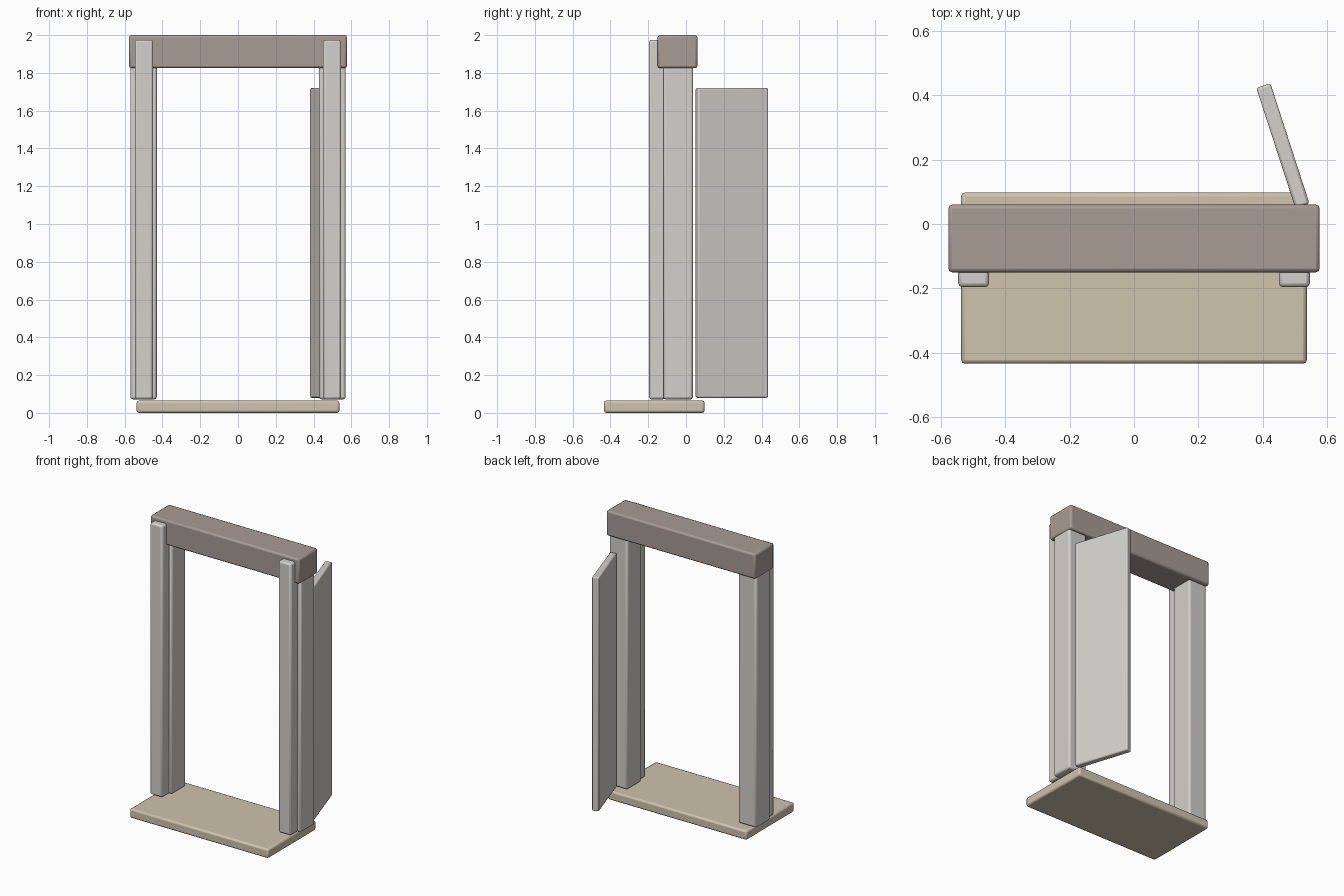
import bpy, math

if "Cube" in bpy.data.objects:
    bpy.data.objects.remove(bpy.data.objects["Cube"])


def material(name, srgb):
    m = bpy.data.materials.new(name)
    m.diffuse_color = [((c / 255 + 0.055) / 1.055) ** 2.4 for c in srgb] + [1]
    m.use_nodes = True
    m.node_tree.nodes["Principled BSDF"].inputs["Base Color"].default_value = m.diffuse_color
    return m


plaster = material("pale grey", (212, 209, 204))
beam_mat = material("taupe", (167, 156, 149))
stone = material("sandstone", (208, 195, 174))


def block(name, lo, hi, mat, bevel=0.012, turn=0):
    """Box with softened edges between two corners, optionally turned about z."""
    center = [(a + b) / 2 for a, b in zip(lo, hi)]
    bpy.ops.mesh.primitive_cube_add(size=1, location=center, rotation=(0, 0, turn))
    ob = bpy.context.object
    ob.name = name
    ob.scale = [b - a for a, b in zip(lo, hi)]
    bpy.ops.object.transform_apply(location=False, rotation=False, scale=True)
    ob.data.materials.append(mat)
    mod = ob.modifiers.new("soft_edges", 'BEVEL')
    mod.width = bevel
    mod.segments = 2
    bpy.ops.object.shade_smooth_by_angle(angle=math.radians(30))
    return ob


# Doorstep and overhead beam
block("doorstep", (-0.537, -0.434, 0), (0.537, 0.098, 0.065), stone)
block("lintel", (-0.577, -0.15, 1.825), (0.577, 0.06, 2.0), beam_mat)

# Jambs with trim pilasters on both sides
for side, s in (("left", -1), ("right", 1)):
    x0, x1 = sorted((s * 0.43, s * 0.57))
    block(side + "_jamb", (x0, -0.12, 0.072), (x1, 0.037, 1.84), plaster)
    x0, x1 = sorted((s * 0.45, s * 0.546))
    block(side + "_pilaster", (x0, -0.196, 0.072), (x1, -0.11, 1.975), plaster)

# Open door leaf, swung to the back on the right side
cx, cy, width, thick = 0.4625, 0.243, 0.393, 0.046
block("door_leaf", (cx - thick / 2, cy - width / 2, 0.08),
      (cx + thick / 2, cy + width / 2, 1.72), plaster, 0.008, math.radians(18))
